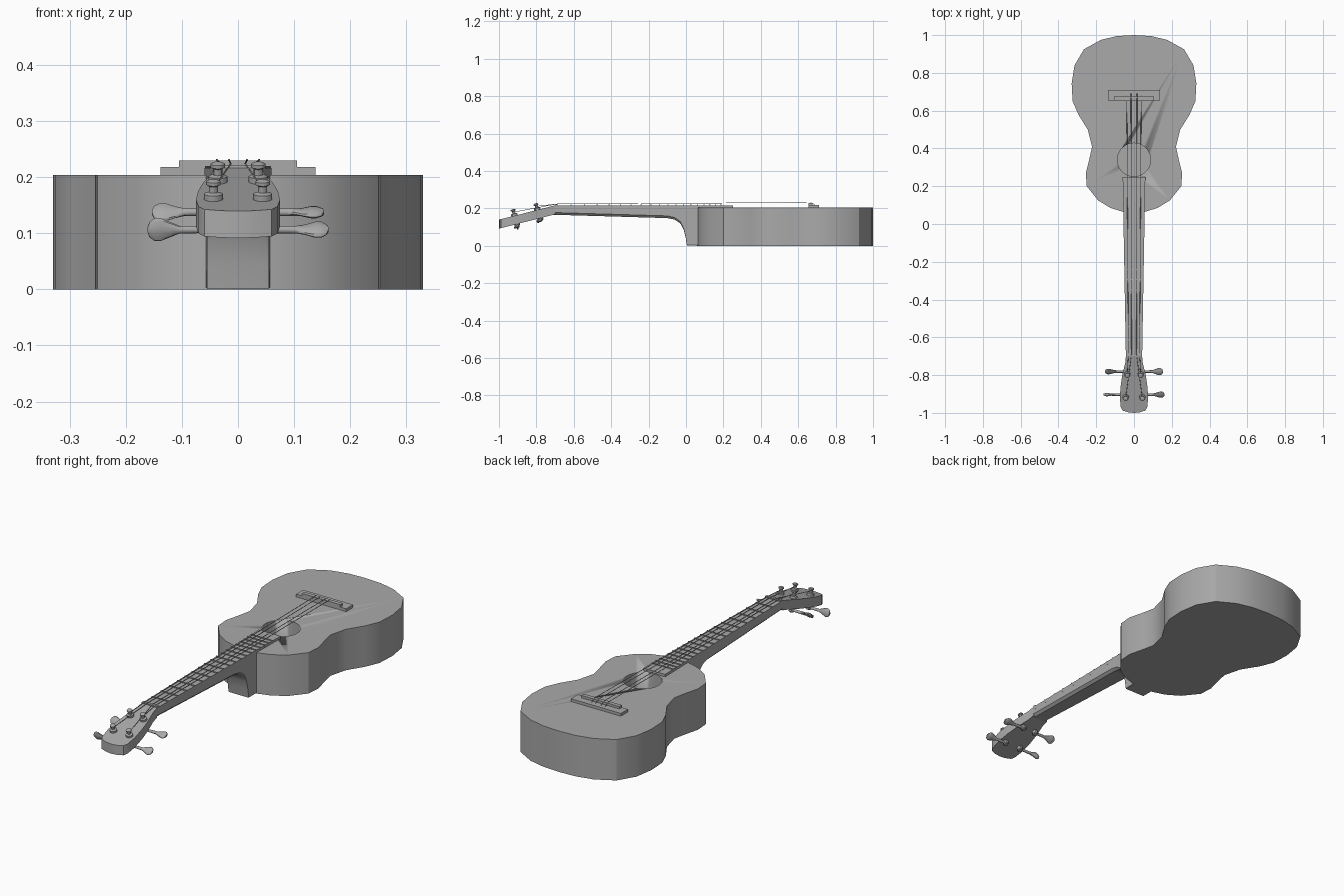
import bpy, bmesh, math
from mathutils import Matrix, Vector

if "Cube" in bpy.data.objects:
    bpy.data.objects.remove(bpy.data.objects["Cube"])

grey = bpy.data.materials.new("plain_grey")
grey.use_nodes = True
grey.diffuse_color = (0.4, 0.4, 0.4, 1)
grey.node_tree.nodes["Principled BSDF"].inputs["Base Color"].default_value = (0.4, 0.4, 0.4, 1)


def finish(name, bm, angle=30):
    bmesh.ops.recalc_face_normals(bm, faces=bm.faces)
    mesh = bpy.data.meshes.new(name)
    bm.to_mesh(mesh)
    bm.free()
    mesh.materials.append(grey)
    ob = bpy.data.objects.new(name, mesh)
    bpy.context.collection.objects.link(ob)
    bpy.ops.object.select_all(action="DESELECT")
    ob.select_set(True)
    bpy.context.view_layer.objects.active = ob
    bpy.ops.object.shade_smooth_by_angle(angle=math.radians(angle))
    return ob


def loft(name, rings, matrix=Matrix(), angle=30):
    """Skin a row of equal closed rings and cap both ends."""
    bm = bmesh.new()
    rows = [[bm.verts.new(matrix @ Vector(p)) for p in ring] for ring in rings]
    for a, b in zip(rows, rows[1:]):
        for i in range(len(a)):
            j = (i + 1) % len(a)
            bm.faces.new((a[i], a[j], b[j], b[i]))
    bm.faces.new(rows[0])
    bm.faces.new(rows[-1])
    return finish(name, bm, angle)


def lathe(name, profile, matrix, sides=12):
    """Turn (radius, height) points about the local z axis."""
    turns = [2 * math.pi * i / sides for i in range(sides)]
    return loft(name, [[(r * math.cos(t), r * math.sin(t), h) for t in turns]
                       for r, h in profile], matrix)


def mirrored(half):
    """Close a right-hand outline whose first and last points lie on x = 0."""
    return half + [(-x, y) for x, y in half[-2:0:-1]]


def plate(name, outline, bottom, top):
    return loft(name, [[(x, y, f(y)) for x, y in outline] for f in (bottom, top)])


def box(name, half_x, y0, y1, z0, z1):
    return plate(name, [(-half_x, y0), (half_x, y0), (half_x, y1), (-half_x, y1)],
                 lambda y: z0, lambda y: z1)


# Body with a round sound hole
body_half = [(0, 1), (.09, .995), (.175, .975), (.265, .925), (.315, .84), (.33, .745),
             (.325, .65), (.295, .58), (.245, .5), (.222, .41), (.235, .35), (.255, .27),
             (.25, .2), (.19, .125), (.125, .085), (.06, .065), (0, .06)]
body = plate("body", mirrored(body_half), lambda y: 0, lambda y: .204)
cutter = lathe("sound_hole_cutter", [(.088, .05), (.088, .3)],
               Matrix.Translation((0, .34, 0)), 32)
cutter.hide_render = True
cutter.display_type = "WIRE"
hole = body.modifiers.new("sound_hole", "BOOLEAN")
hole.operation = "DIFFERENCE"
hole.solver = "EXACT"
hole.object = cutter
bpy.context.view_layer.objects.active = body
bpy.ops.object.modifier_apply(modifier="sound_hole")
bpy.data.objects.remove(cutter)


# Neck and heel, as sections along y
def neck_half(y):
    return .06 + (y - .25) * .018


def section(y, z, corner):
    w = neck_half(y)
    return [(-w, y, .206), (-w, y, z + corner), (-w + corner, y, z),
            (w - corner, y, z), (w, y, z + corner), (w, y, .206)]


loft("neck", [section(*s) for s in
              [(-.71, .166, .012), (-.1, .148, .012), (-.06, .14, .011), (-.03, .12, .009),
               (-.012, .085, .006), (-.002, .045, .004), (.005, .001, .002), (.08, .001, .002)]])

# Fretboard, nut and frets at equal-tempered spacing
NUT, SADDLE = -.69, .665
ends = [(NUT - .01, neck_half(NUT)), (.25, neck_half(.25))]
plate("fretboard", [(-w, y) for y, w in ends] + [(w, y) for y, w in reversed(ends)],
      lambda y: .2, lambda y: .216)
box("nut", neck_half(NUT), NUT - .008, NUT + .006, .2, .222)
for n in range(1, 19):
    y = SADDLE - (SADDLE - NUT) / 2 ** (n / 12)
    box(f"fret_{n}", neck_half(y), y - .003, y + .003, .21, .2195)

# Headstock, sloping down to the front
SLOPE = .255
head_half = [(0, -.7), (.043, -.7), (.046, -.735), (.062, -.8), (.071, -.86), (.075, -.92),
             (.07, -.97), (.06, -.988), (.03, -.997), (0, -1)]
plate("headstock", mirrored(head_half), lambda y: .168 + (y + .7) * SLOPE,
      lambda y: .216 + (y + .7) * SLOPE)

# Bridge and saddle
box("bridge", .138, .655, .71, .2, .218)
box("saddle", .105, .655, .675, .21, .23)

# Tuners: post through the headstock, side shaft and flat button
post = [(.01, -.066), (.013, -.062), (.013, -.046), (.007, -.044), (.007, -.001), (.017, 0),
        (.017, .01), (.008, .013), (.008, .024), (.013, .027), (.013, .033), (.006, .036)]
button = [(.006, 0), (.007, .05), (.007, .06), (.014, .077), (.021, .094), (.021, .104),
          (.014, .114), (.005, .117)]
tilt = Matrix.Rotation(math.atan(SLOPE), 4, "X")
pegs = {}
for row, (px, py) in {"front": (.044, -.917), "rear": (.036, -.795)}.items():
    for side, s in (("left", 1), ("right", -1)):
        base = Matrix.Translation((s * px, py, .216 + (py + .7) * SLOPE)) @ tilt
        lathe(f"tuner_post_{row}_{side}", post, base)
        twist = {("front", "right"): 90, ("rear", "right"): 35,
                 ("front", "left"): 25, ("rear", "left"): 10}[row, side]
        place = (base @ Matrix.Translation((0, 0, -.056))
                 @ Matrix.Rotation(math.radians(twist), 4, "X")
                 @ Matrix.Rotation(s * math.pi / 2, 4, "Y"))
        # The button is thin along its local x, the shaft stays round
        rings = [[(r * math.cos(t) * (.35 if r > .01 else 1), r * math.sin(t), h)
                  for t in [math.pi * i / 6 for i in range(12)]] for r, h in button]
        loft(f"tuner_button_{row}_{side}", rings, place)
        pegs[row, s] = base @ Vector((0, 0, .02))

# Strings from the bridge over the saddle and nut to the posts
for s in (1, -1):
    for row, x_bridge, x_nut in (("front", .016, .013), ("rear", .038, .03)):
        points = [(s * x_bridge, .69, .219), (s * x_bridge, SADDLE, .2315),
                  (s * x_nut, NUT, .2235), pegs[row, s]]
        curve = bpy.data.curves.new("string", "CURVE")
        curve.dimensions = "3D"
        curve.bevel_depth = .0015
        curve.bevel_resolution = 1
        curve.use_fill_caps = True
        spline = curve.splines.new("POLY")
        spline.points.add(len(points) - 1)
        for p, co in zip(spline.points, points):
            p.co = (*co, 1)
        curve.materials.append(grey)
        name = f"string_{row}_{'left' if s > 0 else 'right'}"
        bpy.context.collection.objects.link(bpy.data.objects.new(name, curve))
